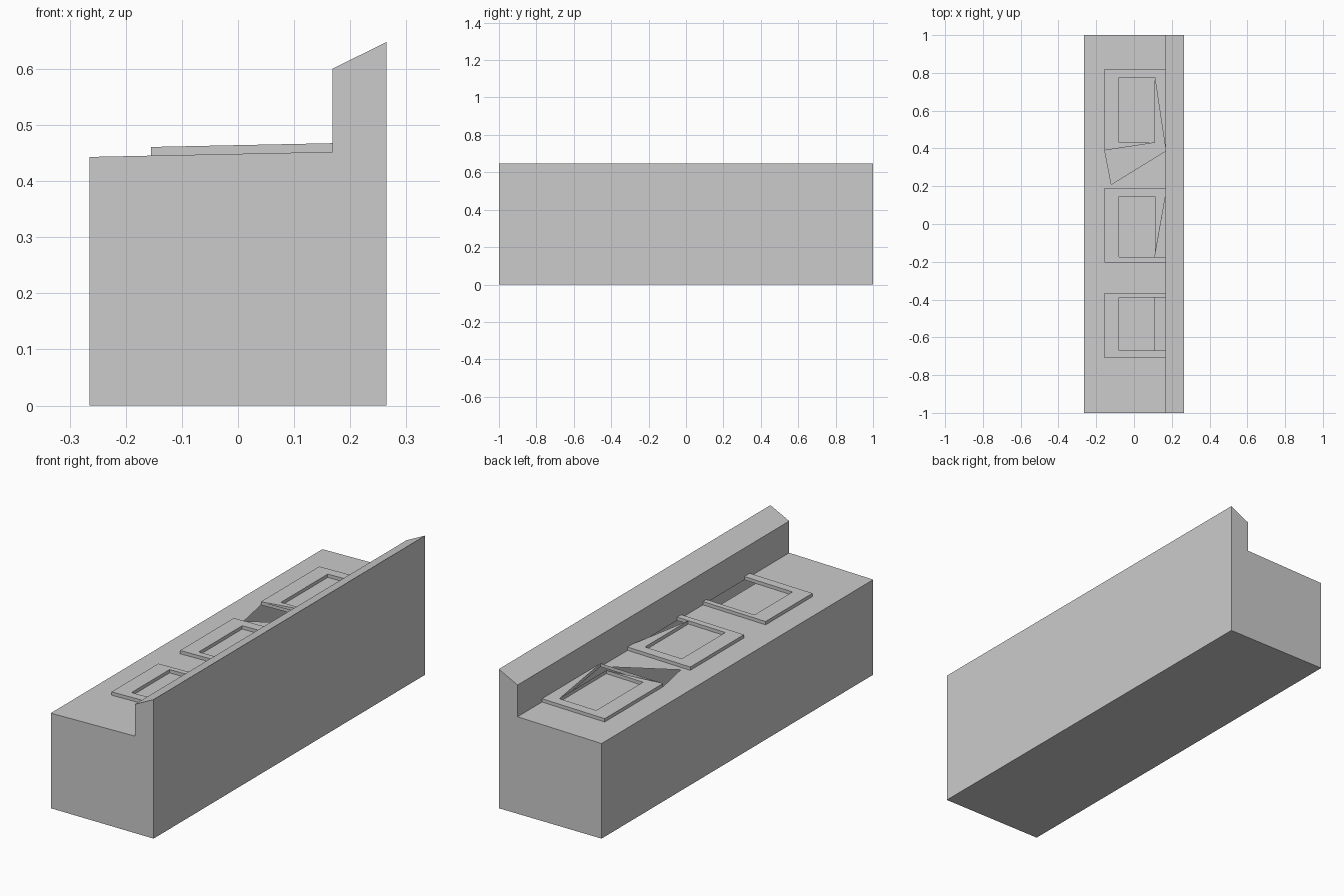
import bpy, bmesh

if "Cube" in bpy.data.objects:
    bpy.data.objects.remove(bpy.data.objects["Cube"])

XB = 0.168                      # foot of the raised back ledge


def deck_z(x):
    # gently sloping top surface
    return 0.443 + (x + 0.265) * 0.009 / 0.433


def finish(name, bm):
    bmesh.ops.remove_doubles(bm, verts=bm.verts, dist=1e-5)
    me = bpy.data.meshes.new(name)
    bm.to_mesh(me)
    bm.free()
    bpy.context.collection.objects.link(bpy.data.objects.new(name, me))


def face(bm, pts):
    f = bm.faces.new([bm.verts.new(p) for p in pts])
    f.normal_update()
    return f


# Long body: profile swept along y, deck side left open
bm = bmesh.new()
profile = [(-0.265, deck_z(-0.265)), (-0.265, 0), (0.265, 0),
           (0.265, 0.648), (XB, 0.60), (XB, deck_z(XB))]
for (xa, za), (xb, zb) in zip(profile, profile[1:]):
    face(bm, [(xa, -1, za), (xb, -1, zb), (xb, 1, zb), (xa, 1, za)][::-1])
face(bm, [(x, -1, z) for x, z in profile])
face(bm, [(x, 1, z) for x, z in reversed(profile)])
finish("body", bm)

# Sloping deck with the openings behind the panels and the triangular gap
deck = [(-0.265, -1), (XB, -1), (XB, -0.67), (0.11, -0.67), (0.11, -0.39),
        (XB, -0.39), (XB, -0.175), (0.11, -0.175), (XB, 0.155), (XB, 0.387),
        (-0.12, 0.21), (-0.155, 0.39), (0.11, 0.43), (0.11, 0.775),
        (XB, 0.393), (XB, 1), (-0.265, 1)]
bm = bmesh.new()
face(bm, [(x, y, deck_z(x)) for x, y in deck])
finish("deck", bm)


def panel_frame(name, outline, back):
    # raised frame: flat top, side walls and rear wall of its recess
    bm = bmesh.new()
    h = 0.0155
    face(bm, [(x, y, deck_z(x) + h) for x, y in outline])
    edges = list(zip(outline, outline[1:] + outline[:1]))
    if back:
        edges.append(back)
    for (xa, ya), (xb, yb) in edges:
        if xa == xb == XB:
            continue
        face(bm, [(xa, ya, deck_z(xa)), (xb, yb, deck_z(xb)),
                  (xb, yb, deck_z(xb) + h), (xa, ya, deck_z(xa) + h)])
    finish(name, bm)


# Three framed panels, each open in a different way along its rear side
panel_frame("rear_panel_frame",
            [(XB, 0.82), (-0.155, 0.82), (-0.155, 0.39), (0.11, 0.43),
             (-0.08, 0.431), (-0.08, 0.775), (0.11, 0.775), (XB, 0.39)],
            ((0.11, 0.43), (0.11, 0.775)))
panel_frame("middle_panel_frame",
            [(XB, 0.19), (-0.155, 0.19), (-0.155, -0.205), (XB, -0.205),
             (XB, -0.175), (-0.08, -0.175), (-0.08, 0.145), (0.11, 0.145),
             (0.11, -0.173), (XB, 0.155)], None)
panel_frame("front_panel_frame",
            [(XB, -0.365), (-0.155, -0.365), (-0.155, -0.71), (XB, -0.71),
             (XB, -0.67), (-0.08, -0.67), (-0.08, -0.39), (XB, -0.39)], None)

# Outer side wall of the rear frame beside the triangular gap
bm = bmesh.new()
za, zb = deck_z(-0.155), deck_z(XB)
face(bm, [(-0.155, 0.39, za), (XB, 0.39, zb),
          (XB, 0.39, zb + 0.0155), (-0.155, 0.39, za + 0.0155)])
finish("rear_panel_side", bm)
